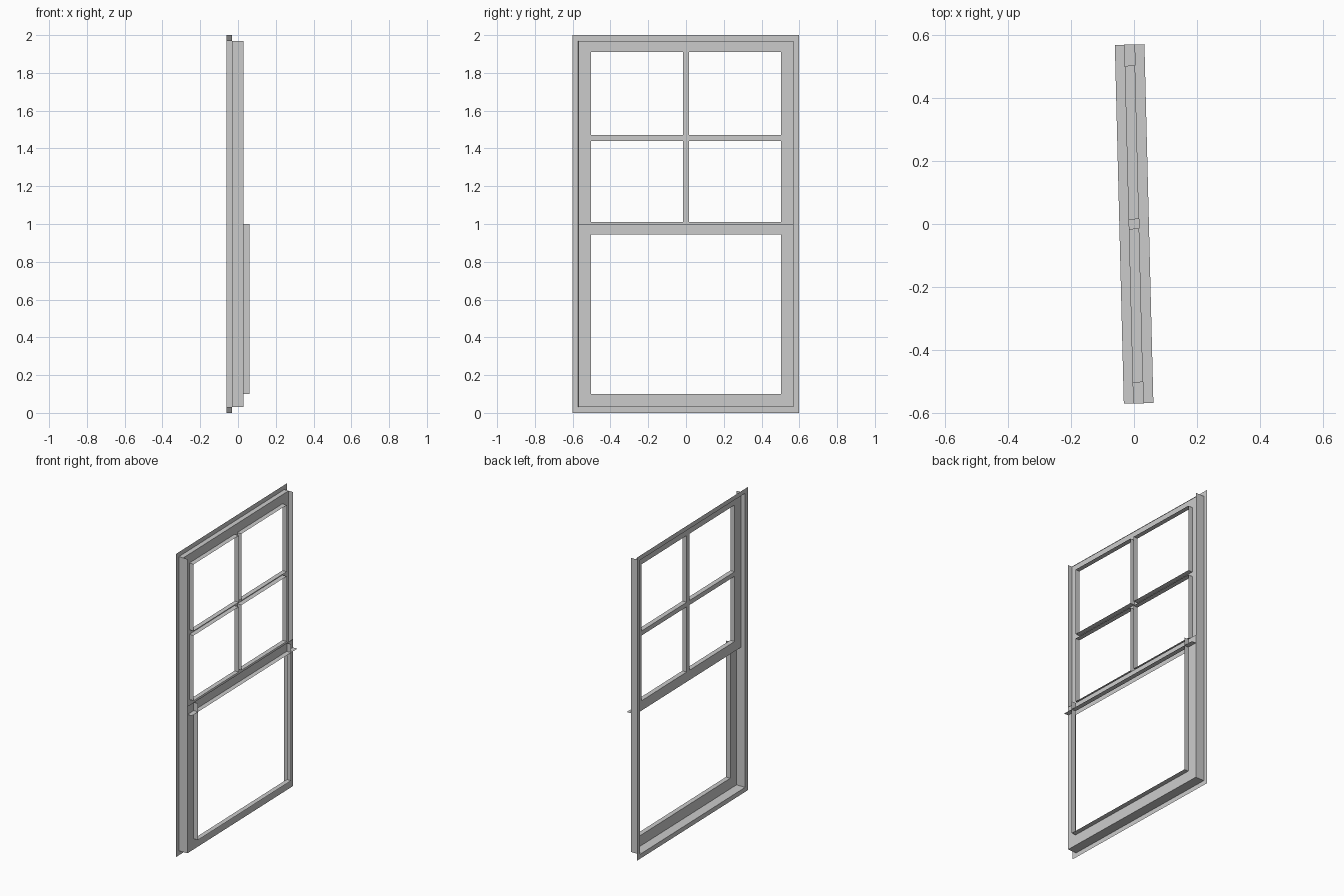
import bpy, math
from mathutils import Matrix

if "Cube" in bpy.data.objects:
    bpy.data.objects.remove(bpy.data.objects["Cube"])

# Depth planes (flange, upper sash, lower sash, front lip) and outlines
X0, X1, X2, X3 = -0.0466, -0.0153, 0.016, 0.0474
TILT = Matrix.Rotation(0.025, 4, 'Z')      # the window is turned slightly about z
W, J, M = 0.57, 0.503, 0.015               # frame, opening, half glazing bar


def make(name, quads):
    verts, faces = [], []
    for q in quads:
        faces.append(range(len(verts), len(verts) + 4))
        verts += q
    me = bpy.data.meshes.new(name)
    me.from_pydata(verts, [], [tuple(f) for f in faces])
    ob = bpy.data.objects.new(name, me)
    bpy.context.collection.objects.link(ob)
    me.transform(TILT)
    return ob


def plate(x, y0, y1, z0, z1):
    """Sheet facing +x."""
    return [(x, y0, z0), (x, y1, z0), (x, y1, z1), (x, y0, z1)]


def wall(y, xa, xb, z0, z1, s):
    """Upright sheet facing s * y."""
    q = [(xa, y, z0), (xb, y, z0), (xb, y, z1), (xa, y, z1)]
    return q if s < 0 else q[::-1]


def shelf(z, xa, xb, y0, y1, s):
    """Level sheet facing s * z."""
    q = [(xa, y0, z), (xb, y0, z), (xb, y1, z), (xa, y1, z)]
    return q if s > 0 else q[::-1]


def ring(x, outer, inner):
    """Flat border between two rectangles (y0, y1, z0, z1)."""
    a, b, c, d = outer
    e, f, g, h = inner
    return [plate(x, a, e, c, d), plate(x, f, b, c, d),
            plate(x, e, f, c, g), plate(x, e, f, h, d)]


def rim(xa, xb, y0, y1, z0, z1):
    """Reveal running round a pane, facing inwards."""
    return [wall(y0, xa, xb, z0, z1, 1), wall(y1, xa, xb, z0, z1, -1),
            shelf(z0, xa, xb, y0, y1, 1), shelf(z1, xa, xb, y0, y1, -1)]


# Nailing flange round the back
make("back_flange", ring(X0, (-0.6, 0.6, 0, 2), (-W, W, 0.03, 1.97)))

# Outer casing: full-depth sides and sill, shallow head
make("casing", [wall(-W, X0, X2, 0.03, 1.97, -1), wall(W, X0, X2, 0.03, 1.97, 1),
                shelf(0.03, X0, X2, -W, W, -1), shelf(1.97, X0, X1, -W, W, 1)])

# Upper sash
make("upper_sash", ring(X1, (-W, W, 0.945, 1.97), (-J, J, 1.01, 1.91)))

# Glazing bars
make("glazing_bars", [plate(X1, -M, M, 1.01, 1.91),
                      plate(X1, -J, -M, 1.44, 1.47),
                      plate(X1, M, J, 1.44, 1.47)])

# Pane reveals standing forward of the upper sash
reveals = []
for y0, y1 in ((-J, -M), (M, J)):
    for z0, z1 in ((1.01, 1.44), (1.47, 1.91)):
        reveals += rim(X1, X2, y0, y1, z0, z1)
make("pane_reveals", reveals)

# Lower sash
make("lower_sash", ring(X2, (-W, W, 0.03, 1.0), (-J, J, 0.1, 0.945)))

# Lower sash lips and the wide meeting ledge
make("lower_lips", [wall(-J, X2, X3, 0.1, 1.0, 1), wall(J, X2, X3, 0.1, 1.0, -1),
                    shelf(0.1, X2, X3, -J, J, 1)])
make("meeting_ledge", [shelf(0.945, X2, X3, -W, W, -1)])
